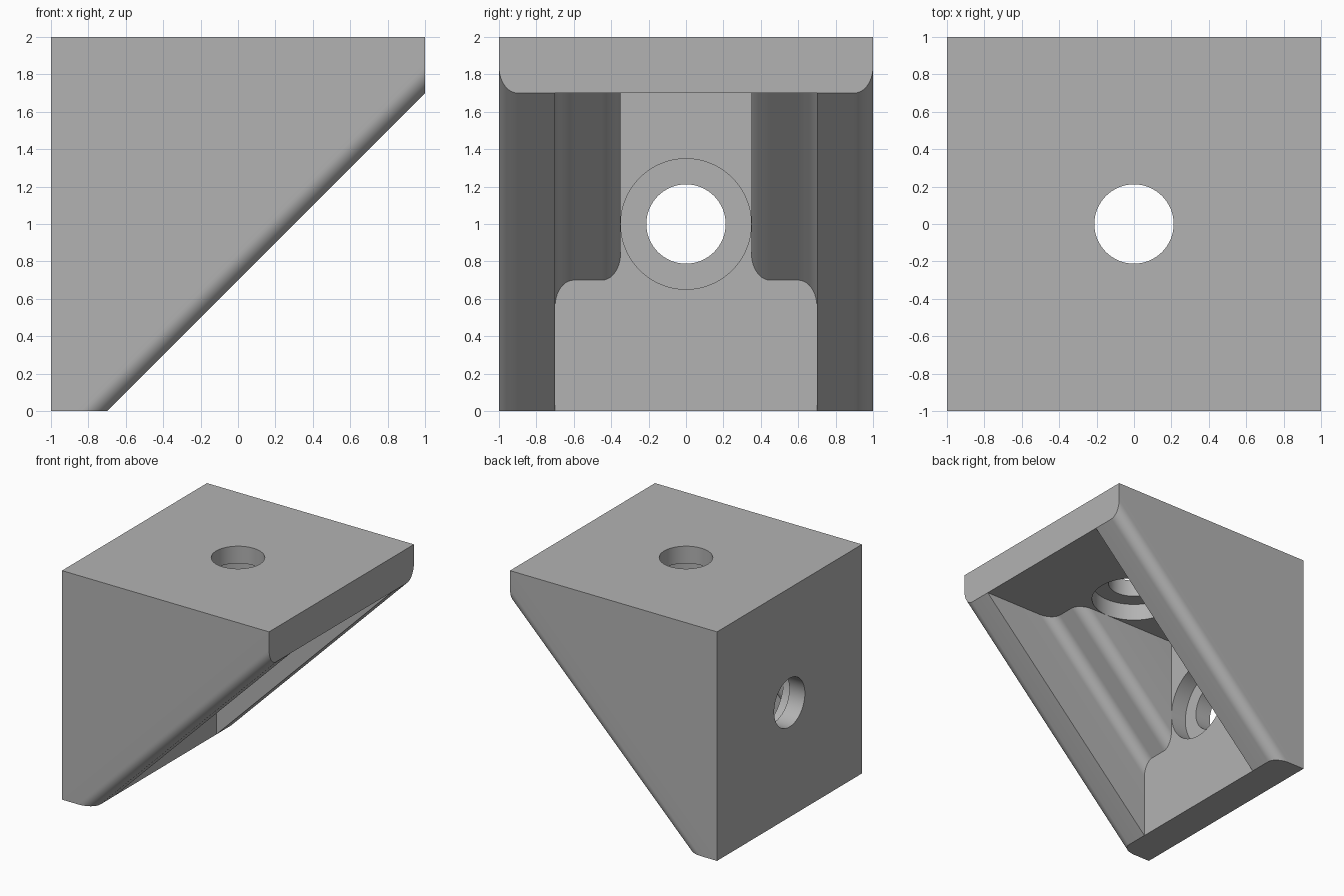
import bpy, bmesh, math
from mathutils import Vector

cube = bpy.data.objects.get("Cube")
if cube:
    bpy.data.objects.remove(cube, do_unlink=True)

PLATE = 0.3                                    # thickness of plates and side walls
ORIGIN = Vector((PLATE - 1, 0, 0))             # lower end of the sloped edge
ALONG = Vector((1, 0, 1)).normalized()         # direction up the slope
INTO = Vector((-1, 0, 1)).normalized()         # direction into the body
X, Z = Vector((1, 0, 0)), Vector((0, 0, 1))

metal = bpy.data.materials.new("plain grey")
metal.use_nodes = True
grey = (0.45, 0.45, 0.45, 1)
metal.diffuse_color = grey
metal.node_tree.nodes["Principled BSDF"].inputs["Base Color"].default_value = grey


def round_corner(p, a, b, radius, steps=10):
    """Arc that rounds the right-angled corner p between neighbours a and b."""
    p = Vector(p)
    u = (Vector(a) - p).normalized() * radius
    v = (Vector(b) - p).normalized() * radius
    angles = [math.pi / 2 * i / steps for i in range(steps + 1)]
    return [p + u * (1 - math.sin(t)) + v * (1 - math.cos(t)) for t in angles]


def slope_prism(name, half, radius, planes):
    """Sweep a symmetric (y, depth) section up the slope and trim it by planes."""
    section = [Vector(half[0])]
    for a, p, b in zip(half, half[1:], half[2:]):
        section += round_corner(p, a, b, radius) if p[2:] else [Vector(p)]
    section.append(Vector(half[-1]))
    section = [Vector((p[0], p[1])) for p in section]
    section += [Vector((-p.x, p.y)) for p in reversed(section)]
    bm = bmesh.new()
    base = [bm.verts.new(ORIGIN + Vector((0, p.x, 0)) + INTO * p.y - ALONG * 3)
            for p in section]
    face = bm.faces.new(base)
    swept = bmesh.ops.extrude_face_region(bm, geom=[face])["geom"]
    bmesh.ops.translate(bm, vec=ALONG * 8,
                        verts=[g for g in swept if isinstance(g, bmesh.types.BMVert)])
    for co, normal in planes:
        bmesh.ops.bisect_plane(bm, geom=bm.verts[:] + bm.edges[:] + bm.faces[:],
                               plane_co=co, plane_no=normal, clear_outer=True)
        bmesh.ops.holes_fill(bm, edges=[e for e in bm.edges if e.is_boundary], sides=0)
    bmesh.ops.recalc_face_normals(bm, faces=bm.faces)
    mesh = bpy.data.meshes.new(name)
    bm.to_mesh(mesh)
    bm.free()
    obj = bpy.data.objects.new(name, mesh)
    bpy.context.collection.objects.link(obj)
    mesh.materials.append(metal)
    return obj


def cylinder(name, radius, depth, location, rotation):
    bpy.ops.mesh.primitive_cylinder_add(vertices=64, radius=radius, depth=depth,
                                        location=location, rotation=rotation)
    obj = bpy.context.object
    obj.name = name
    obj.data.materials.append(metal)
    return obj


# Solid wedge, rounded along the two sloped edges (third value marks a round)
corner = slope_prism("corner_bracket", [(0, 0, 0), (1, 0, 0), (1, 3, 0)], 0.1,
                     [(X, X), (-X, -X), (Z * 2, Z), (Z * 0, -Z)])

# Stepped pocket that leaves the plates, side walls and inner ribs
step = 0.7 / math.sqrt(2)
pocket = slope_prism("pocket_cutter",
                     [(0.7, -0.1, 0), (0.7, step, 0), (0.35, step, 0), (0.35, 2, 0)], 0.1,
                     [(ORIGIN, -X), (Z * (2 - PLATE), Z), (X * 2, X)])

# Screw holes with counterbores on the inside of both plates
cutters = [pocket]
for side, centre, axis, turn in (("top", Z * 2, -Z, (0, 0, 0)),
                                 ("back", Z - X, X, (0, math.pi / 2, 0))):
    cutters.append(cylinder(side + "_hole_cutter", 0.212, 1, centre, turn))
    cutters.append(cylinder(side + "_counterbore_cutter", 0.349, 0.2,
                            centre + axis * (PLATE / 2 + 0.1), turn))

bpy.ops.object.select_all(action="DESELECT")
corner.select_set(True)
bpy.context.view_layer.objects.active = corner
for cutter in cutters:
    cut = corner.modifiers.new(cutter.name, "BOOLEAN")
    cut.operation = "DIFFERENCE"
    cut.solver = "EXACT"
    cut.object = cutter
    bpy.ops.object.modifier_apply(modifier=cut.name)
    bpy.data.objects.remove(cutter, do_unlink=True)

bpy.ops.object.shade_smooth_by_angle(angle=math.radians(30))
